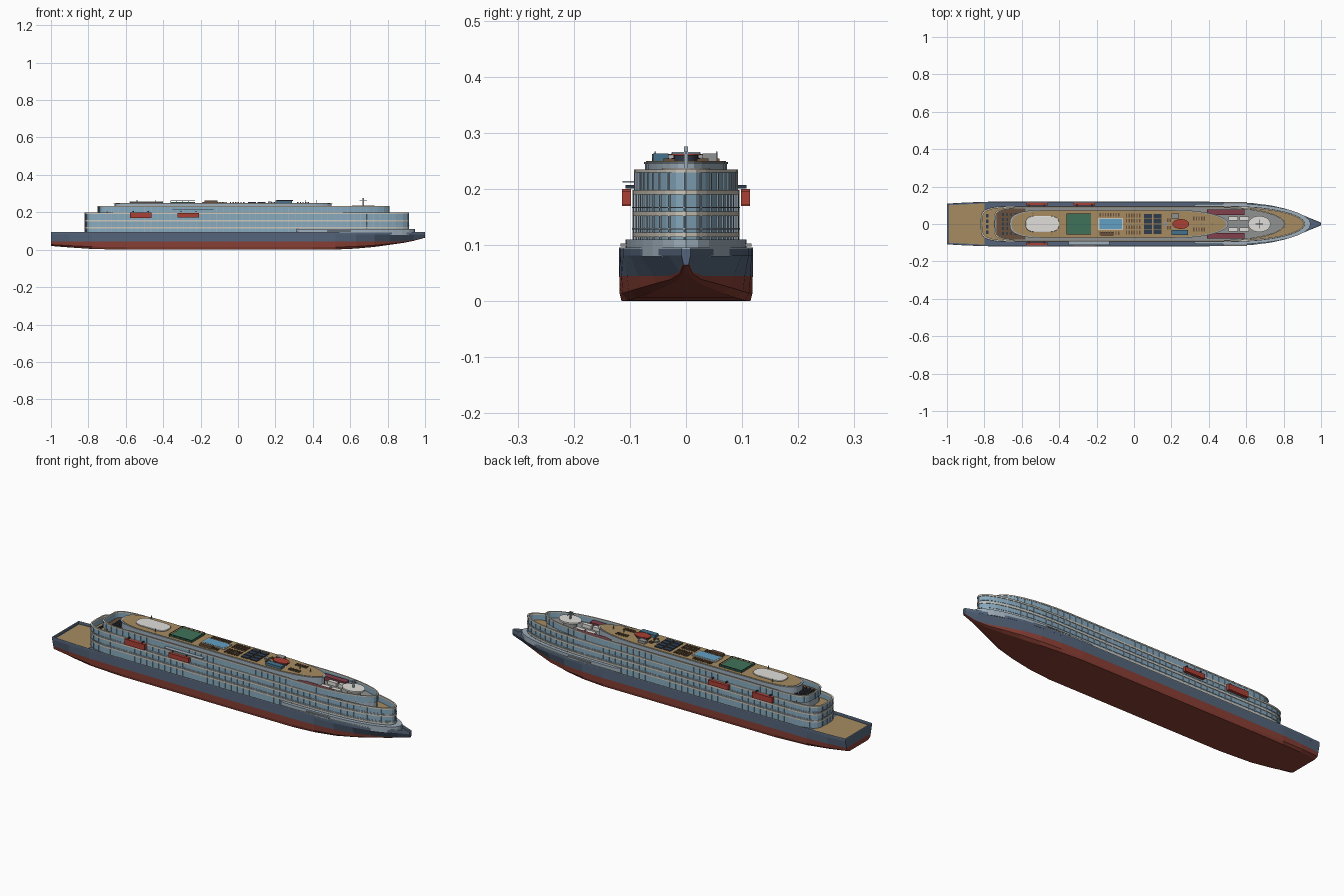
import bpy, bmesh, math

if "Cube" in bpy.data.objects:
    bpy.data.objects.remove(bpy.data.objects["Cube"])

MATS = {}
COLS = dict(navy=(.09, .13, .2), red=(.25, .05, .035), glass=(.24, .4, .52), cream=(.62, .58, .5),
            steel=(.35, .43, .5), tan=(.38, .26, .12), brown=(.14, .08, .045), grey=(.28, .29, .29),
            white=(.75, .74, .7), green=(.05, .17, .1), pool=(.12, .35, .55), dark=(.03, .045, .07),
            boat=(.4, .05, .035), maroon=(.22, .05, .07), blue=(.06, .17, .27))


def mat(name):
    if name not in MATS:
        MATS[name] = bpy.data.materials.new(name)
        MATS[name].diffuse_color = (*COLS[name], 1)
    return MATS[name]


def finish(name, bm, *cols):
    bmesh.ops.recalc_face_normals(bm, faces=bm.faces)
    me = bpy.data.meshes.new(name)
    bm.to_mesh(me)
    bm.free()
    for c in cols:
        me.materials.append(mat(c))
    ob = bpy.data.objects.new(name, me)
    bpy.context.collection.objects.link(ob)
    return ob


def outline(x0, x1, w, bow, stern, p=1.0, q=.4, n=8):
    """Closed deck plan: straight sides, elliptical bow and blunt stern."""
    a = [i * math.pi / 2 / n for i in range(n)]
    half = [(x0 + stern * (1 - math.sin(t)), w * math.cos(t) ** q) for t in reversed(a)]
    half += [(x1 - bow * (1 - math.sin(t)), w * math.cos(t) ** p) for t in a]
    return [(x0, 0)] + half + [(x1, 0)] + [(x, -y) for x, y in reversed(half)]


def prism(name, pts, z0, z1, col):
    bm = bmesh.new()
    lo = [bm.verts.new((x, y, z0)) for x, y in pts]
    hi = [bm.verts.new((x, y, z1)) for x, y in pts]
    bm.faces.new(lo)
    bm.faces.new(hi)
    for i in range(len(pts)):
        j = (i + 1) % len(pts)
        bm.faces.new((lo[i], lo[j], hi[j], hi[i]))
    return finish(name, bm, col)


def ring(name, outer, inner, z0, z1, col):
    """Thin upright wall between two matching outlines."""
    bm = bmesh.new()
    loops = [[bm.verts.new((x, y, z)) for x, y in pts]
             for pts, z in ((outer, z0), (outer, z1), (inner, z1), (inner, z0))]
    n = len(outer)
    for k in range(4):
        a, b = loops[k], loops[(k + 1) % 4]
        for i in range(n):
            j = (i + 1) % n
            bm.faces.new((a[i], a[j], b[j], b[i]))
    return finish(name, bm, col)


def boxes(name, items, col):
    """items: (x, y, z centre, sx, sy, sz, yaw)"""
    bm = bmesh.new()
    for x, y, z, sx, sy, sz, *r in items:
        vs = bmesh.ops.create_cube(bm, size=1)['verts']
        bmesh.ops.scale(bm, vec=(sx, sy, sz), verts=vs)
        if r:
            c, s = math.cos(r[0]), math.sin(r[0])
            for v in vs:
                v.co.x, v.co.y = c * v.co.x - s * v.co.y, s * v.co.x + c * v.co.y
        bmesh.ops.translate(bm, vec=(x, y, z), verts=vs)
    return finish(name, bm, col)


def along(pts, step):
    """Evenly spaced (x, y, yaw) stations round a closed outline."""
    out, carry = [], 0
    for (ax, ay), (bx, by) in zip(pts, pts[1:] + pts[:1]):
        d = math.hypot(bx - ax, by - ay)
        while carry < d:
            t = carry / d
            out.append((ax + (bx - ax) * t, ay + (by - ay) * t, math.atan2(by - ay, bx - ax)))
            carry += step
        carry -= d
    return out


# Hull: x, deck half width, waterline half width, bottom half width, keel z
SEC = [(-1, .109, .1, .075, .02), (-.9, .115, .111, .095, .012), (-.78, .119, .118, .108, .004),
       (-.6, .119, .119, .115, 0), (.4, .119, .119, .115, 0), (.52, .117, .115, .105, .001),
       (.63, .112, .105, .088, .006), (.73, .1, .085, .062, .015), (.81, .082, .058, .036, .026),
       (.88, .057, .03, .016, .036), (.94, .032, .012, .006, .048), (1, .008, .005, .003, .064)]
DECK = .082
bm = bmesh.new()
rows = []
for x, w, ww, wb, zk in SEC:
    wl = max(.045, zk + .004)
    half = [(w, DECK), (ww, wl), (wb + (ww - wb) * .8, zk + (wl - zk) * .3), (wb, zk)]
    rows.append([bm.verts.new((x, y, z)) for y, z in half + [(-y, z) for y, z in reversed(half)]])
for a, b in zip(rows, rows[1:]):
    for i in range(8):
        f = bm.faces.new((a[i], a[(i + 1) % 8], b[(i + 1) % 8], b[i]))
        f.material_index = 1 if 1 <= i <= 5 else 0
for r in (rows[0], rows[-1]):
    bm.faces.new((r[0], r[1], r[6], r[7]))
    bm.faces.new(r[1:7]).material_index = int(r is rows[0])
finish("hull", bm, "navy", "red")

# Bulwark round the hull edge, aft and fore decks
edge = [(s[0], s[1]) for s in SEC]
rim = edge + [(x, -y) for x, y in reversed(edge)]
inn = [(max(-.996, min(.994, x)), math.copysign(abs(y) - .004, y)) for x, y in rim]
ring("bulwark", rim, inn, DECK - .001, .093, "navy")
ring("bulwark_cap", rim, inn, .093, .096, "steel")
prism("aft_deck", [(-.99, .1), (-.8, .11), (-.8, -.11), (-.99, -.1)], .08, .084, "tan")
prism("fore_step", outline(.3, .945, .108, .4, .05), .08, .11, "steel")
boxes("side_platform", [(.54, s * .11, .1, .13, .014, .006) for s in (1, -1)], "grey")

# Superstructure storeys: glass bands with projecting cream slabs
LOW = (-.82, .915, .095, .4, .14)
TOP = (-.75, .81, .093, .36, .14)


def plan(s, d):
    return outline(s[0] + d, s[1] - d, s[2] - d, s[3], s[4])


for k, (z0, z1) in enumerate([(.08, .114), (.122, .152)]):
    prism(f"storey_{k}_glass", plan(LOW, .003), z0, z1, "glass")
    prism(f"storey_{k}_slab", plan(LOW, 0), z1, z1 + .008, "cream")
    ring(f"storey_{k}_rail", plan(LOW, -.001), plan(LOW, .001), z1 + .014, z1 + .016, "steel")
prism("lower_terrace_deck", plan(LOW, .006), .16, .163, "tan")
ring("lower_glass_parapet", plan(LOW, .003), plan(LOW, .007), .16, .19, "glass")
ring("lower_parapet_cap", plan(LOW, 0), plan(LOW, .008), .19, .198, "cream")
prism("upper_core", plan(TOP, .008), .16, .198, "steel")
prism("upper_deck", plan(TOP, .006), .198, .201, "grey")
ring("upper_glass_parapet", plan(TOP, .002), plan(TOP, .006), .198, .229, "glass")
ring("upper_parapet_cap", plan(TOP, 0), plan(TOP, .007), .229, .235, "cream")
posts = []
for s, levels in ((LOW, ((.08, .114), (.122, .152), (.16, .19))), (TOP, ((.198, .229),))):
    for x, y, r in along(plan(s, .002), .035):
        posts += [(x, y, (a + b) / 2, .003, .004, b - a, r) for a, b in levels]
boxes("window_mullions", posts, "steel")
prism("stern_terrace", [(-.735, .06), (-.7, .082), (-.58, .082), (-.58, -.082), (-.7, -.082), (-.735, -.06)],
      .2, .205, "brown")

# Roof house
ROOF = (-.66, .5, .073)
prism("roof_house", outline(*ROOF, .28, .16, 1, .7), .2, .244, "steel")
prism("roof_overhang", outline(-.665, .505, .075, .28, .16, 1, .7), .244, .248, "steel")
prism("roof_deck", outline(-.655, .495, .071, .28, .16, 1, .7), .248, .25, "tan")

# Walkway furniture, lifeboats and lookout wing
boxes("maroon_covers", [(x, s * .062, .212, .1, .03, .022) for x in (.44, .54) for s in (1, -1)], "maroon")
boxes("forward_lockers", [(x, s * .03, .21, .05, .02, .018) for x in (.53, .59) for s in (1, -1)], "white")
boxes("lifeboats", [(x, s * .106, z, l, .016, h) for s in (1, -1)
                    for x, z, l, h in ((-.52, .185, .115, .03), (-.265, .183, .115, .024))], "boat")
boxes("davits", [(x + d, s * .1, .204, .006, .016, .006) for s in (1, -1)
                 for x in (-.52, -.265) for d in (-.04, .04)], "dark")
boxes("lookout_wing", [(-.24, -.103, .213, .22, .02, .003)], "steel")
boxes("stern_chairs", [(-.7 + .022 * i, y, .209, .01, .016, .008) for i in range(5)
                       for y in (-.05, -.025, 0, .025, .05)]
      + [(-.785, y, .167, .012, .018, .008) for y in (-.045, -.015, .015, .045)], "dark")

# Landing pad with mast
pad = outline(.61, .73, .043, .06, .06, 1, 1)
prism("landing_pad", pad, .229, .237, "white")
prism("pad_pedestal", outline(.635, .705, .026, .035, .035, 1, 1), .2, .23, "grey")
boxes("mast", [(.67, 0, .255, .007, .007, .042), (.67, 0, .265, .04, .004, .003),
               (.67, 0, .264, .004, .05, .003)], "steel")

# Domed skylight
dome = prism("white_skylight", outline(-.58, -.4, .043, .05, .05, .7, .7), .25, .258, "white")
bev = dome.modifiers.new("round", 'BEVEL')
bev.width, bev.segments, bev.limit_method, bev.angle_limit = .005, 2, 'ANGLE', 1.2

# Sports court with frame
boxes("sports_court", [(-.295, 0, .252, .13, .11, .004)], "green")
boxes("court_frame", [(-.295 + i * .0325, s * .055, .2555, .002, .002, .011) for i in (-2, -1, 0, 1, 2) for s in (1, -1)]
      + [(-.295, s * .055, .261, .132, .002, .002) for s in (1, -1)]
      + [(-.295 + s * .065, 0, .261, .002, .11, .002) for s in (1, -1)], "dark")

# Pool
boxes("pool_rim", [(-.125, 0, .252, .135, .064, .005)], "cream")
boxes("pool_water", [(-.125, 0, .2535, .12, .052, .004)], "pool")

# Solar panels, sun loungers and skylight houses
boxes("solar_panels", [(.075 + .05 * i, -.042 + .028 * j, .253, .042, .023, .005)
                       for i in (0, 1) for j in range(4)], "dark")
boxes("sun_loungers", [(x0 + .014 * i, s * y, .252, .007, .02, .005) for s in (1, -1)
                       for x0, n, y in ((-.18, 8, .05), (-.04, 6, .045), (-.04, 6, .018), (.18, 2, .02), (.32, 5, .03))
                       for i in range(n)], "brown")
boxes("blue_house", [(.245, -.045, .2565, .09, .028, .014)], "blue")
boxes("grey_houses", [(.22, .042, .2565, .04, .026, .013), (.17, 0, .254, .02, .02, .008)], "grey")
prism("funnel_base", outline(.215, .285, .022, .035, .035, 1, 1), .25, .26, "dark")
prism("funnel_cap", outline(.205, .295, .026, .045, .045, 1, 1), .26, .265, "boat")
boxes("bar_counter", [(-.145, -.052, .256, .07, .018, .012)], "brown")
boxes("antennas", [(x, y, .258, .003, .003, .018) for x, y in ((-.54, .055), (-.44, -.055), (.42, 0), (.36, 0))], "steel")

for m in bpy.data.materials:
    if m.users and not m.is_grease_pencil:
        m.use_nodes = True
        m.node_tree.nodes["Principled BSDF"].inputs["Base Color"].default_value = m.diffuse_color
